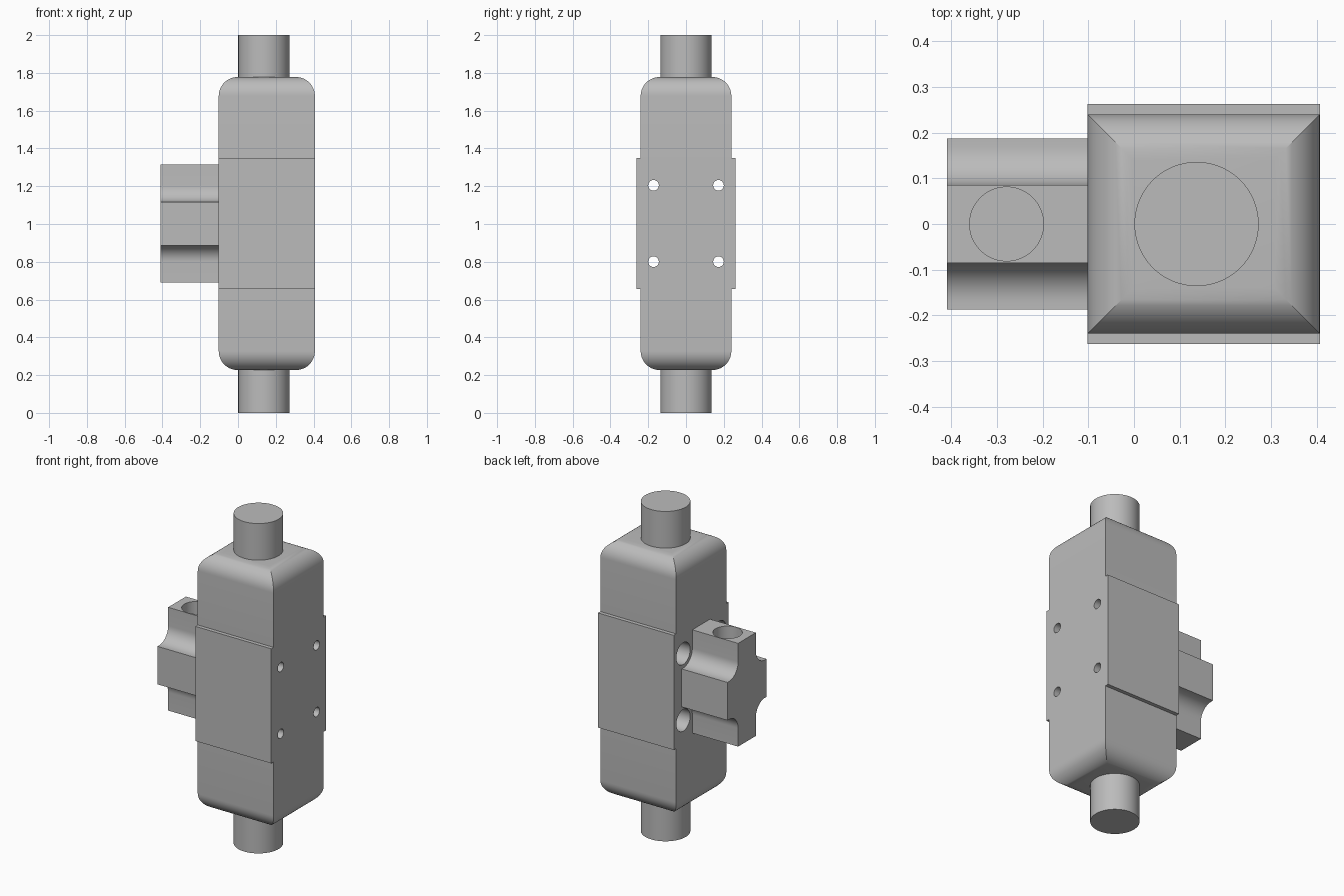
import bpy, bmesh, math
from mathutils import Matrix, Vector

if "Cube" in bpy.data.objects:
    bpy.data.objects.remove(bpy.data.objects["Cube"], do_unlink=True)

grey = bpy.data.materials.new("plain grey")
grey.use_nodes = True
colour = (0.5, 0.5, 0.5, 1)
grey.diffuse_color = colour
grey.node_tree.nodes["Principled BSDF"].inputs["Base Color"].default_value = colour

MID = 1.0025                      # height of the middle plane
X0, X1 = -0.102, 0.407            # body extent across
HOLE_Y, HOLE_Z = 0.172, 0.202     # bolt offsets from the middle


def add_object(name, bm):
    bmesh.ops.recalc_face_normals(bm, faces=bm.faces)
    mesh = bpy.data.meshes.new(name)
    bm.to_mesh(mesh)
    bm.free()
    ob = bpy.data.objects.new(name, mesh)
    bpy.context.collection.objects.link(ob)
    mesh.materials.append(grey)
    return ob


def prism(name, points, sweep):
    """Extrude a closed outline of 3D points along a vector."""
    bm = bmesh.new()
    face = bm.faces.new([bm.verts.new(p) for p in points])
    out = bmesh.ops.extrude_face_region(bm, geom=[face])
    moved = [v for v in out["geom"] if isinstance(v, bmesh.types.BMVert)]
    bmesh.ops.translate(bm, verts=moved, vec=sweep)
    return add_object(name, bm)


def box(name, lo, hi):
    outline = [(lo[0], lo[1]), (hi[0], lo[1]), (hi[0], hi[1]), (lo[0], hi[1])]
    return prism(name, [(x, y, lo[2]) for x, y in outline], (0, 0, hi[2] - lo[2]))


def rod(name, start, end, radius, sides=48):
    start, end = Vector(start), Vector(end)
    axis = end - start
    bm = bmesh.new()
    turn = axis.to_track_quat("Z", "Y").to_matrix().to_4x4()
    bmesh.ops.create_cone(bm, cap_ends=True, segments=sides, radius1=radius, radius2=radius,
                          depth=axis.length,
                          matrix=Matrix.Translation((start + end) / 2) @ turn)
    return add_object(name, bm)


def combine(ob, other, operation):
    other.hide_render = True
    mod = ob.modifiers.new(operation, "BOOLEAN")
    mod.operation, mod.object, mod.solver = operation, other, "EXACT"
    bpy.context.view_layer.objects.active = ob
    bpy.ops.object.modifier_apply(modifier=mod.name)
    bpy.data.objects.remove(other, do_unlink=True)


def rounded(a0, a1, b0, b1, r, steps=12):
    """Rectangle outline with four round corners."""
    corners = [(a1 - r, b1 - r), (a0 + r, b1 - r), (a0 + r, b0 + r), (a1 - r, b0 + r)]
    return [(a + r * math.cos(t), b + r * math.sin(t))
            for k, (a, b) in enumerate(corners)
            for t in [(k + i / steps) * math.pi / 2 for i in range(steps + 1)]]


# Housing: two rounded profiles crossing give mitred round ends
Z0, Z1, R = 0.227, 1.778, 0.1
housing = prism("housing", [(x, -0.3, z) for x, z in rounded(X0, X1, Z0, Z1, R)], (0, 0.6, 0))
side = prism("side", [(-0.3, y, z) for y, z in rounded(-0.24, 0.24, Z0, Z1, R)], (1, 0, 0))
combine(housing, side, "INTERSECT")

# Raised band front and back
band = box("band", (X0, -0.263, 0.655), (X1, 0.263, 1.35))
combine(housing, band, "UNION")

# Bolt holes with wide recesses on the handle side
for sy in (-1, 1):
    for sz in (-1, 1):
        y, z = sy * HOLE_Y, MID + sz * HOLE_Z
        combine(housing, rod("bore", (X0 - 0.1, y, z), (X0 + 0.3, y, z), 0.066), "DIFFERENCE")
        combine(housing, rod("bolt", (X0 + 0.2, y, z), (X1 + 0.1, y, z), 0.028), "DIFFERENCE")

# Shaft stubs
shaft_x = 0.137
top_shaft = rod("top_shaft", (shaft_x, 0, Z1 - 0.02), (shaft_x, 0, 2), 0.136, 64)
bottom_shaft = rod("bottom_shaft", (shaft_x, 0, 0), (shaft_x, 0, Z0 + 0.02), 0.136, 64)

# Cross-shaped mount with scooped inner corners
r = 0.087
quarter = [(HOLE_Y + 0.015, HOLE_Z - r)]
for i in range(13):
    t = math.pi * (1.5 - i / 24)
    quarter.append((HOLE_Y + r * math.cos(t), HOLE_Z + r * math.sin(t)))
quarter.append((HOLE_Y - r, 0.313))
outline = []
for sy, sz, order in ((1, 1, 1), (-1, 1, -1), (-1, -1, 1), (1, -1, -1)):
    outline += [(-0.409, sy * y, MID + sz * z) for y, z in quarter[::order]]
mount = prism("mount", outline, (X0 + 0.409, 0, 0))
combine(mount, rod("socket", (-0.279, 0, 0.95), (-0.279, 0, 1.4), 0.081), "DIFFERENCE")

# Smooth curves, keep hard edges
for ob in (housing, top_shaft, bottom_shaft, mount):
    bpy.ops.object.select_all(action="DESELECT")
    ob.select_set(True)
    bpy.context.view_layer.objects.active = ob
    bpy.ops.object.shade_smooth_by_angle(angle=math.radians(25))
